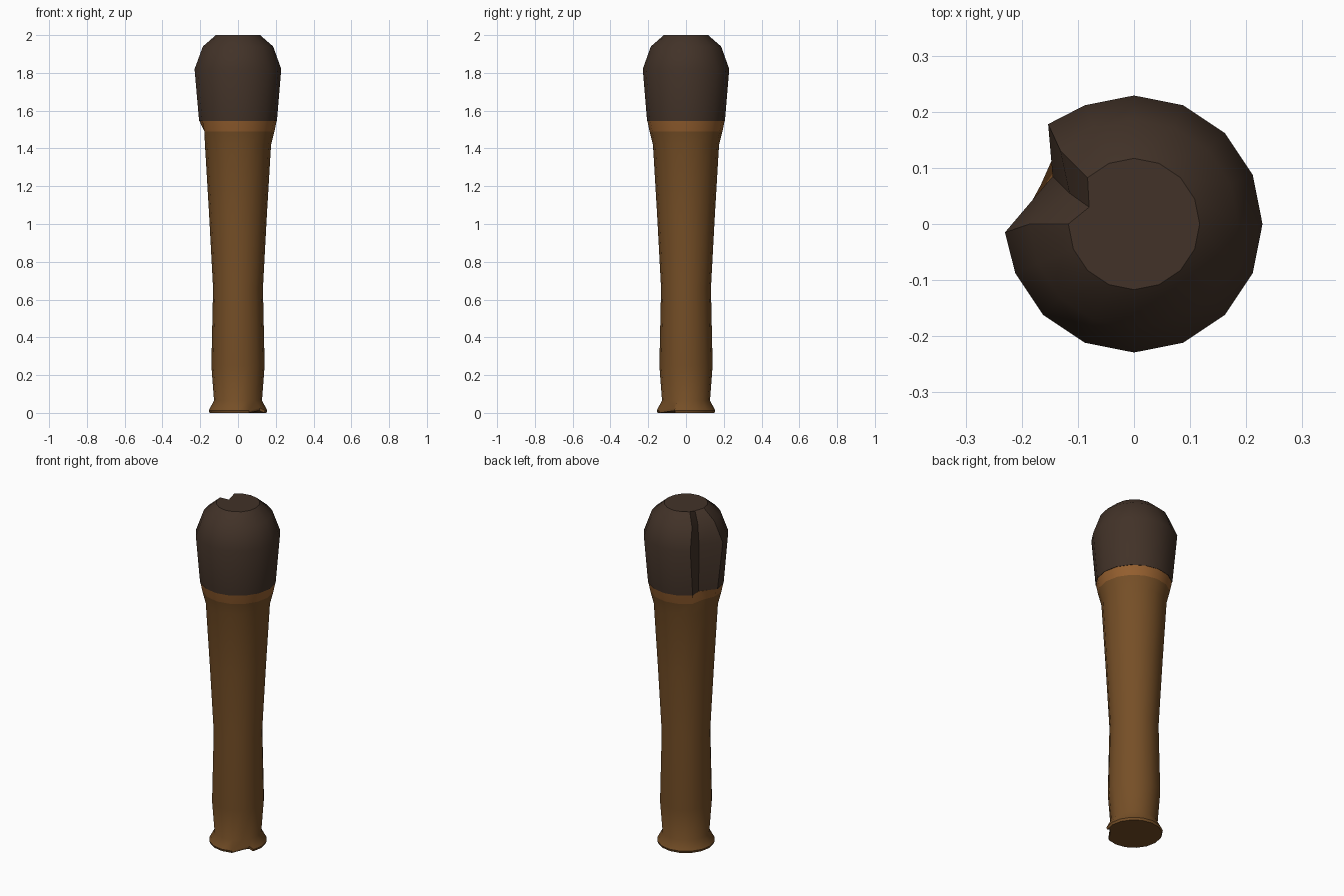
import bpy, bmesh, math

if "Cube" in bpy.data.objects:
    bpy.data.objects.remove(bpy.data.objects["Cube"])

SIDES = 16


def material(name, rgb):
    m = bpy.data.materials.new(name)
    m.diffuse_color = (*rgb, 1)
    m.use_nodes = True
    m.node_tree.nodes["Principled BSDF"].inputs["Base Color"].default_value = m.diffuse_color
    return m


wood = material("brown wood", (0.180, 0.078, 0.020))
light_wood = material("light wood", (0.300, 0.115, 0.028))
dark = material("dark head", (0.054, 0.032, 0.021))


def lathe(name, profile, mats, dents, mat_rule=lambda z: 0):
    """Turn (radius, z) rings; dents maps (ring, side) to (x, y, z) overrides."""
    bm = bmesh.new()
    rings = []
    for i, (r, z) in enumerate(profile):
        ring = []
        for s in range(SIDES):
            a = 2 * math.pi * s / SIDES
            co = dents.get((i, s), (r * math.cos(a), r * math.sin(a), z))
            ring.append(bm.verts.new(co))
        rings.append(ring)
    for i in range(len(rings) - 1):
        lo, hi = rings[i], rings[i + 1]
        for s in range(SIDES):
            t = (s + 1) % SIDES
            f = bm.faces.new((lo[s], lo[t], hi[t], hi[s]))
            f.material_index = mat_rule((profile[i][1] + profile[i + 1][1]) / 2)
    bm.faces.new(rings[0][::-1])
    bm.faces.new(rings[-1])
    mesh = bpy.data.meshes.new(name)
    bm.to_mesh(mesh)
    bm.free()
    for m in mats:
        mesh.materials.append(m)
    ob = bpy.data.objects.new(name, mesh)
    bpy.context.collection.objects.link(ob)
    bpy.ops.object.select_all(action='DESELECT')
    bpy.context.view_layer.objects.active = ob
    ob.select_set(True)
    bpy.ops.object.shade_smooth_by_angle(angle=math.radians(40))
    return ob


# Handle: flared, chipped foot, slim grip, swelling to the light collar
lathe("handle",
      [(0.150, 0.0), (0.155, 0.013), (0.127, 0.065), (0.141, 0.25), (0.132, 0.66),
       (0.153, 1.05), (0.175, 1.42), (0.193, 1.49), (0.204, 1.545)],
      [wood, light_wood],
      {(0, 14): (0.112, -0.062, 0.012), (1, 14): (0.116, -0.062, 0.026),
       (7, 8): (-0.178, -0.005, 1.49), (7, 7): (-0.166, 0.07, 1.50),
       (8, 7): (-0.140, 0.082, 1.545)},
      lambda z: 1 if z > 1.49 else 0)

# Head: dark rounded knob with one column of vertices dented inward
lathe("head",
      [(0.206, 1.545), (0.229, 1.82), (0.186, 1.94), (0.117, 2.0)],
      [dark],
      {(0, 7): (-0.138, 0.080, 1.545), (1, 7): (-0.145, 0.085, 1.82),
       (1, 6): (-0.153, 0.178, 1.82), (1, 8): (-0.23, -0.015, 1.82),
       (2, 7): (-0.115, 0.055, 1.93), (3, 7): (-0.080, 0.030, 1.985)})
